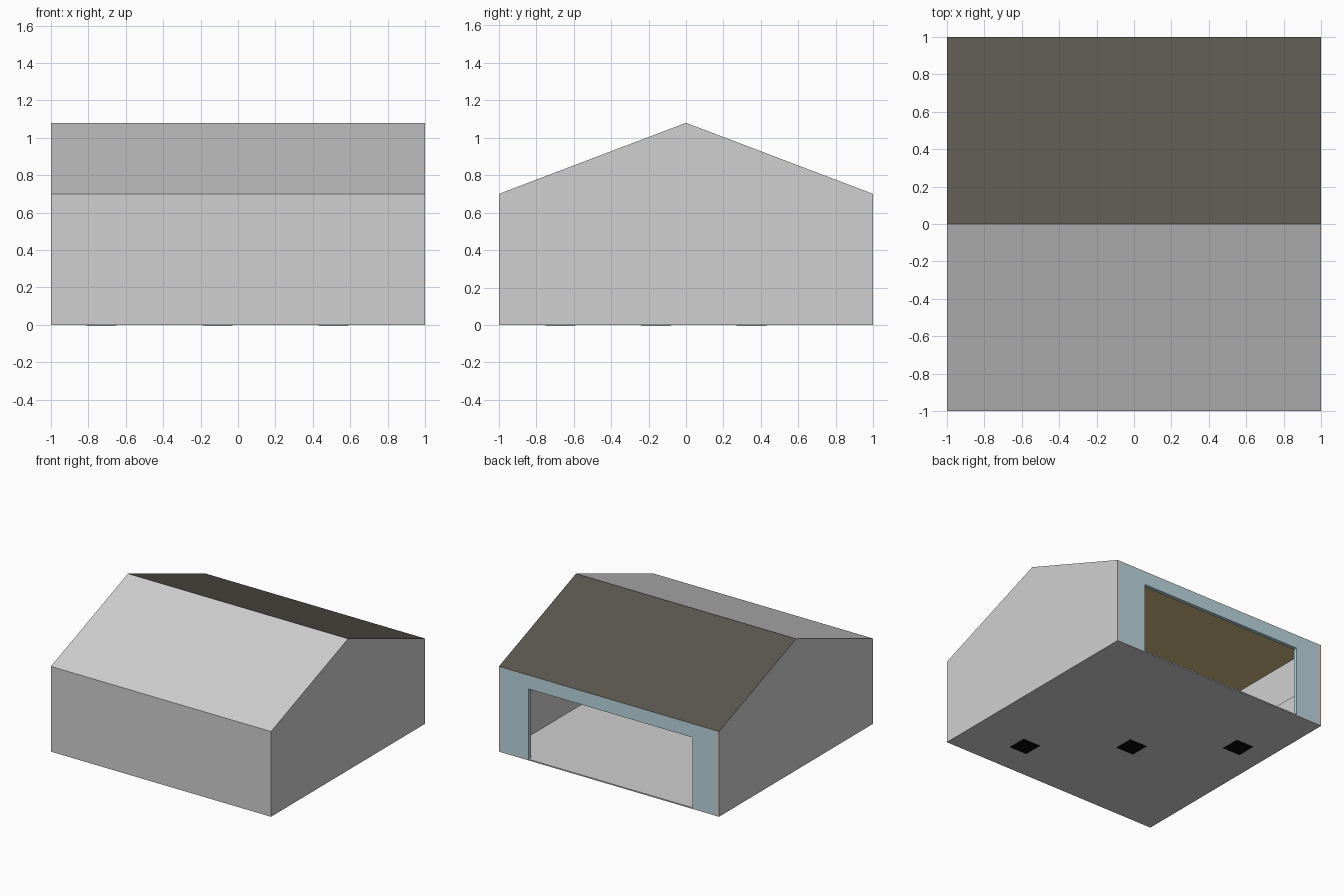
import bpy, bmesh

if "Cube" in bpy.data.objects:
    bpy.data.objects.remove(bpy.data.objects["Cube"])


def material(name, rgb):
    m = bpy.data.materials.new(name)
    m.diffuse_color = (*rgb, 1.0)
    m.use_nodes = True
    m.node_tree.nodes["Principled BSDF"].inputs["Base Color"].default_value = m.diffuse_color
    return m


GREY = material("light grey", (0.63, 0.63, 0.63))
ROOF = material("dark roof brown", (0.102, 0.092, 0.077))
BLUE = material("pale blue grey", (0.50, 0.68, 0.74))
TAN = material("tan ceiling", (0.67, 0.52, 0.24))
BLACK = material("black", (0.003, 0.003, 0.003))


def finish(name, bm, mats):
    bmesh.ops.recalc_face_normals(bm, faces=bm.faces[:])
    me = bpy.data.meshes.new(name)
    bm.to_mesh(me)
    bm.free()
    ob = bpy.data.objects.new(name, me)
    bpy.context.collection.objects.link(ob)
    for m in mats:
        me.materials.append(m)
    return ob


def extrude_profile(bm, points, vec):
    face = bm.faces.new([bm.verts.new(p) for p in points])
    geo = bmesh.ops.extrude_face_region(bm, geom=[face], use_keep_orig=True)["geom"]
    bmesh.ops.translate(bm, vec=vec, verts=[g for g in geo if isinstance(g, bmesh.types.BMVert)])


def box(name, lo, hi, mat):
    bm = bmesh.new()
    (x0, y0, z0), (x1, y1, z1) = lo, hi
    extrude_profile(bm, [(x0, y0, z0), (x1, y0, z0), (x1, y1, z0), (x0, y1, z0)], (0, 0, z1 - z0))
    return finish(name, bm, [mat])


# House shell: gabled prism with a room hollowed in from the back
EAVE, RIDGE, WALL, FLOOR, CEIL = 0.70, 1.08, 0.03, 0.01, 0.697
bm = bmesh.new()
profile = [(-1, 0), (1, 0), (1, EAVE), (0, RIDGE), (-1, EAVE)]
extrude_profile(bm, [(-1, y, z) for y, z in profile], (2, 0, 0))
bmesh.ops.recalc_face_normals(bm, faces=bm.faces[:])
back = next(f for f in bm.faces if f.normal.y > 0.9)
bmesh.ops.inset_individual(bm, faces=[back], thickness=0.1)
for v in back.verts:
    v.co.x = (1 - WALL) * (1 if v.co.x > 0 else -1)
    v.co.z = CEIL if v.co.z > 0.35 else FLOOR
room = bmesh.ops.extrude_discrete_faces(bm, faces=[back])["faces"][0]
bmesh.ops.translate(bm, vec=(0, WALL - 2, 0), verts=room.verts[:])
bmesh.ops.recalc_face_normals(bm, faces=bm.faces[:])
# Back roof slope is dark, ceiling is tan, everything else grey
for f in bm.faces:
    if f.normal.z > 0.5 and f.normal.y > 0.2:
        f.material_index = 1
    elif f.normal.z < -0.5 and f.calc_center_median().z > 0.5:
        f.material_index = 2
finish("house_shell", bm, [GREY, ROOF, TAN])

# Back wall around the wide opening
LEFT, RIGHT, TOP, W = -0.76, 0.73, 0.587, 1 - WALL
bm = bmesh.new()
outline = [(-W, FLOOR), (LEFT, FLOOR), (LEFT, TOP), (RIGHT, TOP),
           (RIGHT, FLOOR), (W, FLOOR), (W, CEIL), (-W, CEIL)]
extrude_profile(bm, [(x, 1 - WALL, z) for x, z in outline], (0, WALL, 0))
finish("back_wall_frame", bm, [BLUE])

# Low panels along the inner side walls
for side, name in ((-1, "left"), (1, "right")):
    x0, x1 = sorted((side * (W - 0.01), side * W))
    box(name + "_wall_panel", (x0, -W, FLOOR), (x1, W, 0.365), GREY)

# Three black square plates in a diagonal row on the underside
for i, (x, y) in enumerate(((0.51, -0.67), (-0.11, -0.16), (-0.73, 0.35))):
    box("underside_plate_%d" % (i + 1), (x - 0.08, y - 0.08, -0.002), (x + 0.08, y + 0.08, 0.003), BLACK)
